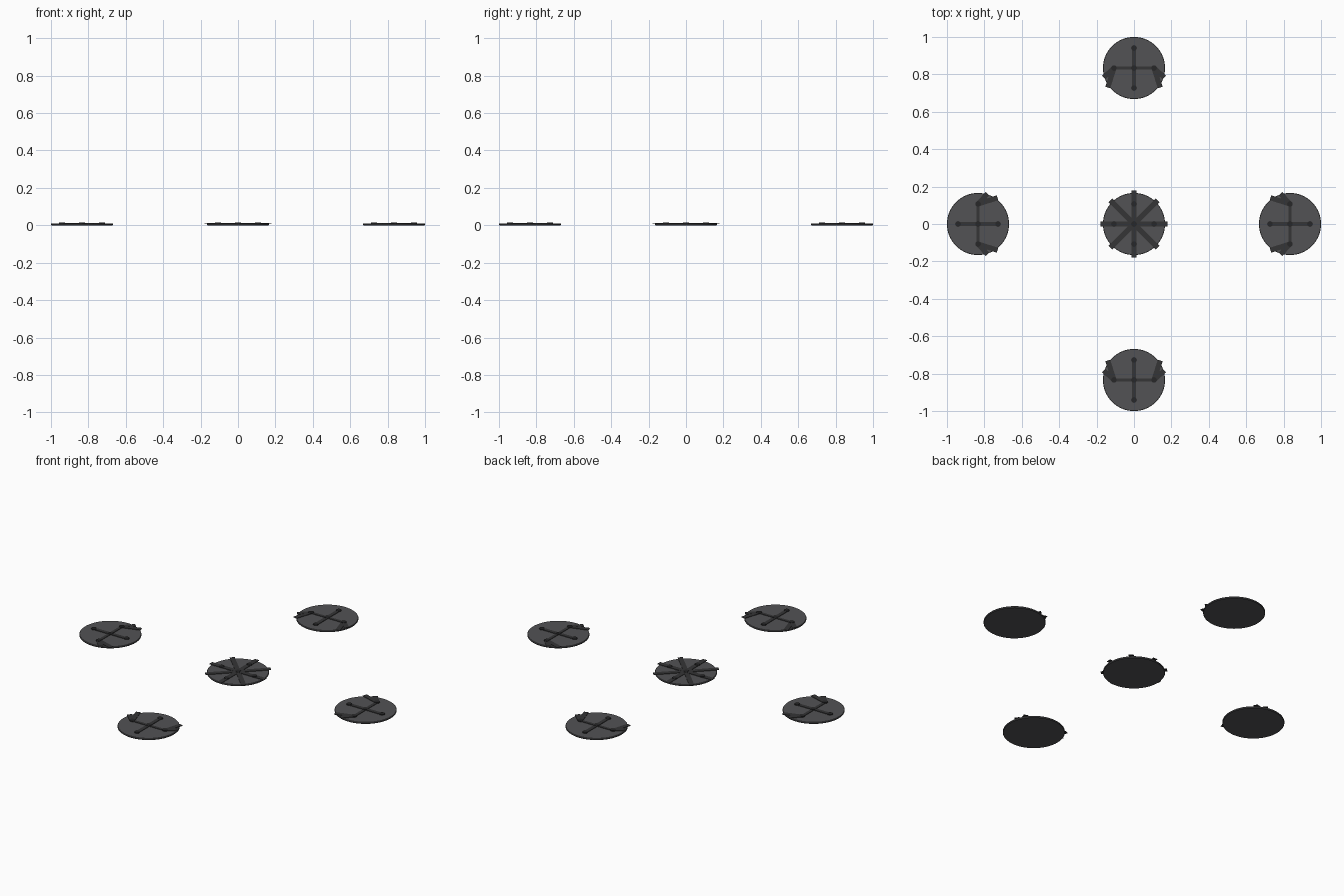
import bpy, math
from mathutils import Vector

if "Cube" in bpy.data.objects:
    bpy.data.objects.remove(bpy.data.objects["Cube"])

R, D = 0.166, 0.834        # pad radius, distance of outer pads
T, BT = 0.010, 0.003       # pad thickness, strap thickness
PIN = 0.107                # pin distance from pad centre


def mat(name, v):
    m = bpy.data.materials.new(name)
    m.diffuse_color = (v, v, v * 1.05, 1)
    m.use_nodes = True
    m.node_tree.nodes["Principled BSDF"].inputs["Base Color"].default_value = m.diffuse_color
    return m


PAD, STRAP, STUD = mat("pad_grey", 0.085), mat("strap_grey", 0.035), mat("pin_grey", 0.02)


def finish(name, m):
    o = bpy.context.object
    o.name = name
    o.data.materials.append(m)
    return o


def disc(name, p, r, z0, h, m, n, bevel=0.0):
    bpy.ops.mesh.primitive_cylinder_add(vertices=n, radius=r, depth=h,
                                        location=(p[0], p[1], z0 + h / 2))
    o = finish(name, m)
    if bevel:
        b = o.modifiers.new("edge", 'BEVEL')
        b.width, b.segments, b.limit_method = bevel, 1, 'ANGLE'
    bpy.ops.object.shade_smooth_by_angle()
    return o


def bar(name, a, b, w, h=BT):
    a, b = Vector(a), Vector(b)
    d, c = b - a, (a + b) / 2
    bpy.ops.mesh.primitive_cube_add(size=1, location=(c.x, c.y, T + h / 2),
                                    rotation=(0, 0, math.atan2(d.y, d.x)))
    o = finish(name, STRAP)
    o.scale = (d.length, w, h)
    return o


def pins(place):
    # One central pin and four around it
    for p in [(0, 0), (PIN, 0), (-PIN, 0), (0, PIN), (0, -PIN)]:
        disc("pin", place(p), 0.015, T, BT + 0.0015, STUD, 16)


# Centre pad with eight radial straps
disc("centre_pad", (0, 0), R, 0, T, PAD, 64, 0.002)
for i in range(4):
    a = i * math.pi / 4
    v = Vector((math.cos(a), math.sin(a))) * 0.178
    bar("centre_strap", -v, v, 0.027, BT - 0.0002 * i)
pins(lambda p: p)

# Four outer pads, forked straps pointing to the centre
for i in range(4):
    a = i * math.pi / 2
    ca, sa = math.cos(a), math.sin(a)

    def place(p):
        x, y = p[0], p[1] + D
        return (x * ca - y * sa, x * sa + y * ca)

    disc("outer_pad", place((0, 0)), R, 0, T, PAD, 64, 0.002)
    bar("long_strap", place((0, -PIN)), place((0, PIN)), 0.022)
    bar("cross_strap", place((-PIN, 0)), place((PIN, 0)), 0.018, BT - 0.0003)
    for s in (-1, 1):
        bar("fork_side", place((s * PIN, 0)), place((s * 0.162, -0.051)), 0.027, BT)
        bar("fork_inner", place((s * PIN, 0)), place((s * 0.140, -0.104)), 0.027, BT - 0.0003)
    pins(place)
